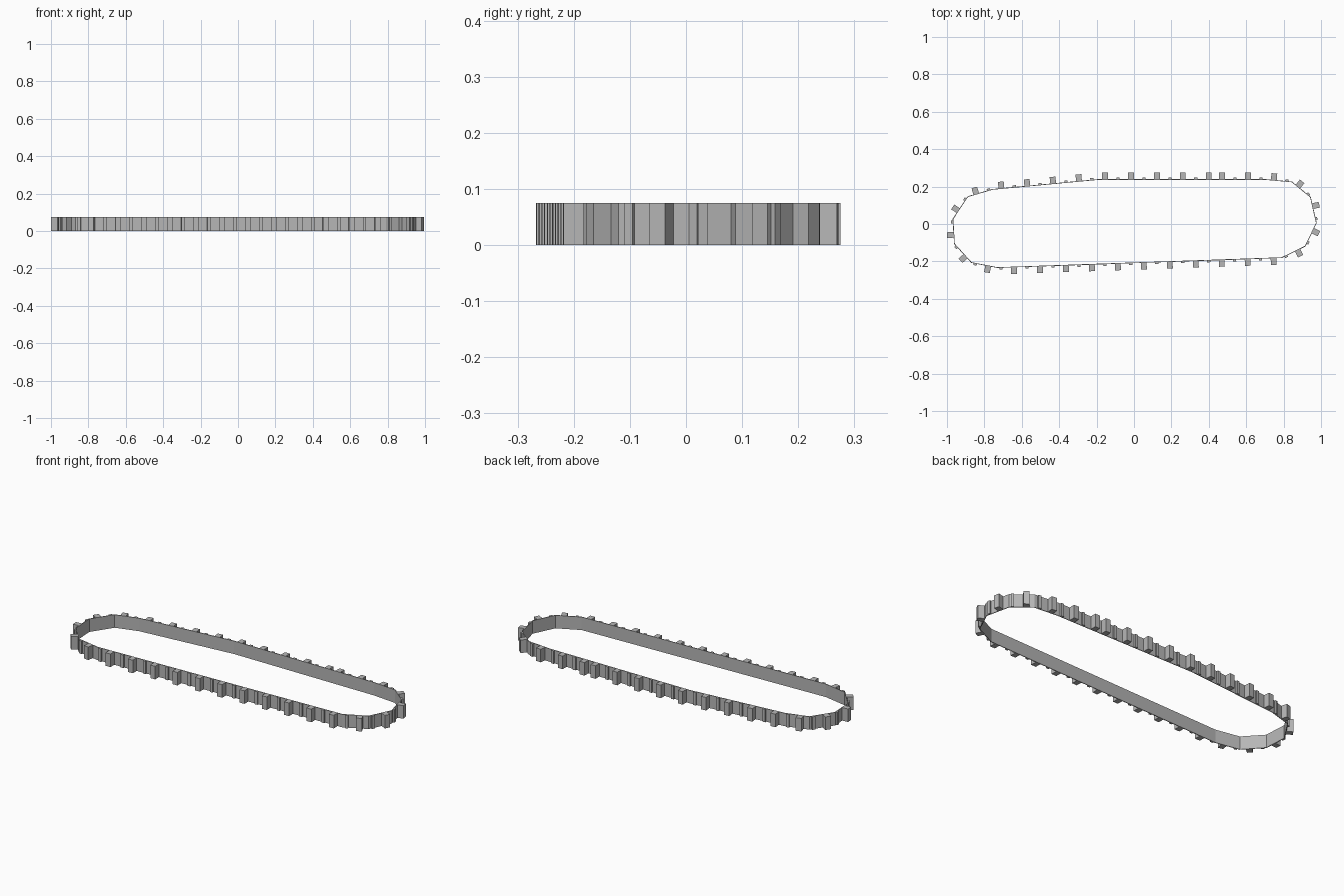
import bpy
import bmesh
from mathutils import Vector, Matrix

if "Cube" in bpy.data.objects:
    bpy.data.objects.remove(bpy.data.objects["Cube"])

HEIGHT = 0.075
BAND = 0.004

grey = bpy.data.materials.new("track grey")
grey.use_nodes = True
colour = (0.47, 0.47, 0.47, 1)
grey.diffuse_color = colour
grey.node_tree.nodes["Principled BSDF"].inputs["Base Color"].default_value = colour

# Outline of the belt, clockwise from the seam
path = [Vector(p) for p in [
    (0.47, 0.24), (0.70, 0.24), (0.845, 0.227), (0.945, 0.145), (0.977, 0.005),
    (0.917, -0.12), (0.79, -0.182), (-0.73, -0.235), (-0.87, -0.208),
    (-0.962, -0.107), (-0.97, 0.027), (-0.89, 0.148), (-0.757, 0.187),
    (-0.19, 0.24)]]
sides = list(zip(path, path[1:] + path[:1]))
length = sum((b - a).length for a, b in sides)


def make_object(name, bm):
    bmesh.ops.recalc_face_normals(bm, faces=bm.faces)
    mesh = bpy.data.meshes.new(name)
    bm.to_mesh(mesh)
    bm.free()
    mesh.materials.append(grey)
    obj = bpy.data.objects.new(name, mesh)
    bpy.context.collection.objects.link(obj)
    return obj


def at(distance):
    """Point and outward normal at a distance along the belt."""
    for a, b in sides:
        step = (b - a).length
        if distance <= step:
            break
        distance -= step
    along = (b - a).normalized()
    return a + along * min(distance, step), along, Vector((-along.y, along.x))


def add_block(bm, distance, width, depth):
    point, along, out = at(distance)
    centre = point + out * depth / 2
    place = Matrix(((along.x * width, out.x * depth, 0, centre.x),
                    (along.y * width, out.y * depth, 0, centre.y),
                    (0, 0, HEIGHT, HEIGHT / 2),
                    (0, 0, 0, 1)))
    bmesh.ops.create_cube(bm, size=1, matrix=place)


# Thin belt: inner and outer walls joined by narrow rims
bm = bmesh.new()
rings = []
for inset in (0, BAND):
    for z in (0, HEIGHT):
        ring = []
        for (a, b), (c, d) in zip(sides[-1:] + sides[:-1], sides):
            before, after = (b - a).normalized(), (d - c).normalized()
            mean = (before + after).normalized()
            inward = Vector((mean.y, -mean.x)) * inset / mean.dot(after)
            ring.append(bm.verts.new((c.x + inward.x, c.y + inward.y, z)))
        rings.append(ring)
for first, second in ((0, 1), (1, 3), (3, 2), (2, 0)):
    for i in range(len(path)):
        j = (i + 1) % len(path)
        bm.faces.new((rings[first][i], rings[first][j], rings[second][j], rings[second][i]))
make_object("track_belt", bm)

# Tall cleats with a low rib halfway between neighbours; the seam gap is short
COUNT = 32
pitch = (length - 0.07) / (COUNT - 1)
cleats, ribs = bmesh.new(), bmesh.new()
for i in range(COUNT):
    add_block(cleats, i * pitch, 0.031, 0.035)
    if i < COUNT - 1:
        add_block(ribs, (i + 0.5) * pitch, 0.017, 0.009)
make_object("track_cleats", cleats)
make_object("track_ribs", ribs)
